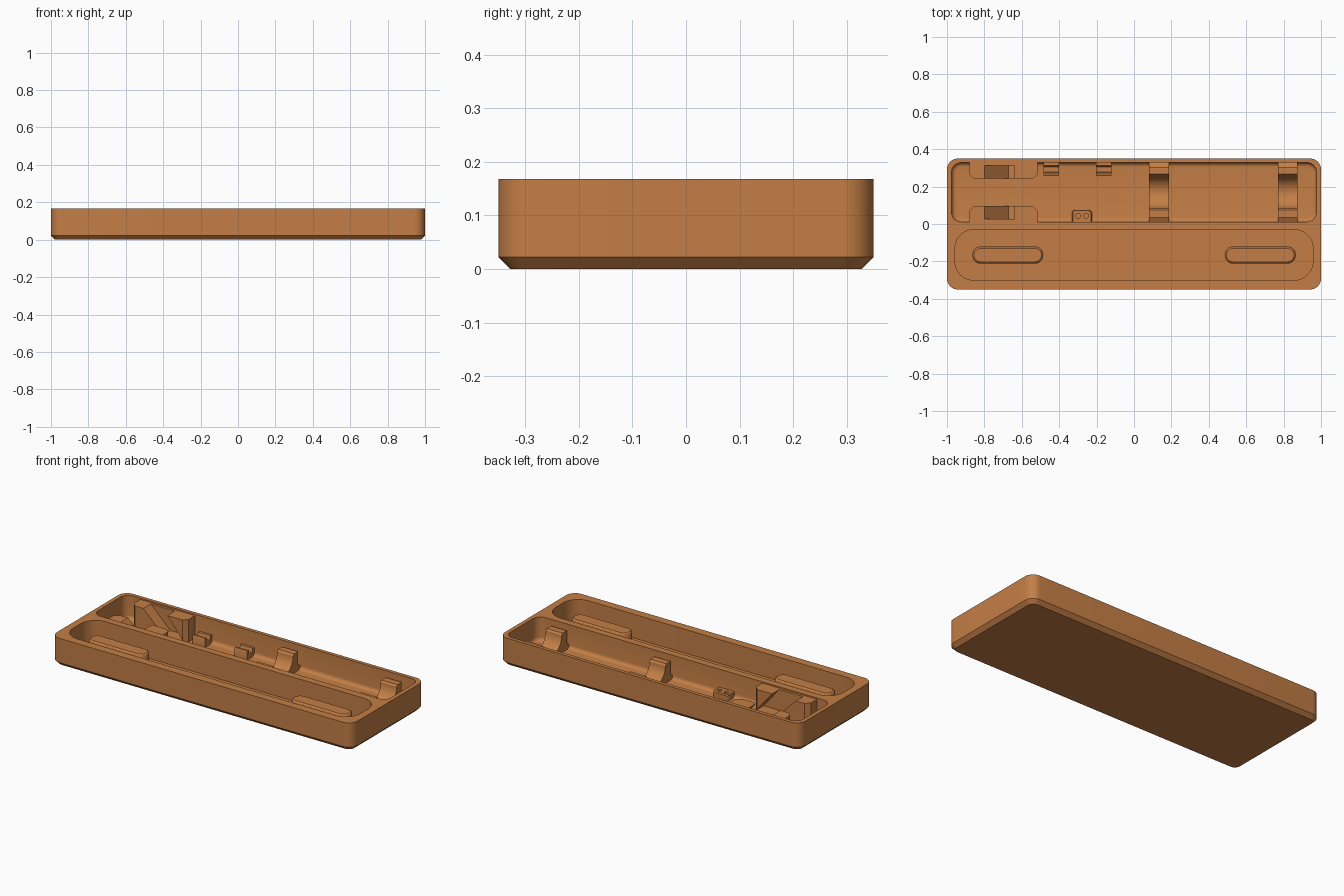
import bpy, bmesh, math

if "Cube" in bpy.data.objects:
    bpy.data.objects.remove(bpy.data.objects["Cube"])

TOP, FLOOR = 0.168, 0.025
wood = bpy.data.materials.new("warm_brown")
wood.diffuse_color = (0.55, 0.21, 0.061, 1)
wood.use_nodes = True
wood.node_tree.nodes["Principled BSDF"].inputs["Base Color"].default_value = wood.diffuse_color


def finish(bm, name):
    bmesh.ops.recalc_face_normals(bm, faces=bm.faces)
    me = bpy.data.meshes.new(name)
    bm.to_mesh(me)
    bm.free()
    ob = bpy.data.objects.new(name, me)
    bpy.context.collection.objects.link(ob)
    me.materials.append(wood)
    return ob


def rounded(x0, x1, y0, y1, r, seg=10):
    """Outline of a rectangle with rounded corners."""
    pts = []
    for i, (cx, cy) in enumerate([(x1 - r, y1 - r), (x0 + r, y1 - r),
                                  (x0 + r, y0 + r), (x1 - r, y0 + r)]):
        for k in range(seg + 1):
            a = math.pi / 2 * (i + k / seg)
            pts.append((cx + r * math.cos(a), cy + r * math.sin(a)))
    return pts


def loft(name, rings):
    """Closed solid through stacked (outline, z) rings."""
    bm = bmesh.new()
    loops = [[bm.verts.new((x, y, z)) for x, y in pts] for pts, z in rings]
    n = len(loops[0])
    bm.faces.new(loops[0])
    bm.faces.new(loops[-1])
    for a, b in zip(loops, loops[1:]):
        for i in range(n):
            bm.faces.new((a[i], a[(i + 1) % n], b[(i + 1) % n], b[i]))
    return finish(bm, name)


def tray_solid(name, x0, x1, y0, y1, r, steps):
    """Rounded box from (inset, z) steps."""
    return loft(name, [(rounded(x0 + d, x1 - d, y0 + d, y1 - d, r - d), z)
                       for d, z in steps])


def extrude(name, profile, axis, a, b):
    """Prism of a 2D profile: axis 'x' takes (y, z), axis 'y' takes (x, z)."""
    bm = bmesh.new()
    place = (lambda t, p: (t, p[0], p[1])) if axis == 'x' else (lambda t, p: (p[0], t, p[1]))
    lo, hi = ([bm.verts.new(place(t, p)) for p in profile] for t in (a, b))
    bm.faces.new(lo)
    bm.faces.new(hi)
    n = len(profile)
    for i in range(n):
        bm.faces.new((lo[i], lo[(i + 1) % n], hi[(i + 1) % n], hi[i]))
    return finish(bm, name)


def cut(ob, cutter):
    m = ob.modifiers.new("cut", 'BOOLEAN')
    m.operation, m.solver, m.object = 'DIFFERENCE', 'EXACT', cutter
    bpy.context.view_layer.objects.active = ob
    bpy.ops.object.modifier_apply(modifier=m.name)
    bpy.data.objects.remove(cutter)


# Outer case with chamfered foot, and its two pockets
case = tray_solid("case", -1, 1, -0.35, 0.35, 0.058,
                  [(0.022, 0), (0, 0.022), (0, TOP)])
fillet = [(0.022 * (1 - math.sin(a)), FLOOR + 0.022 * (1 - math.cos(a)))
          for a in [math.pi / 2 * k / 5 for k in range(6)]]
cut(case, tray_solid("back_pocket", -0.975, 0.975, 0.012, 0.328, 0.05, fillet + [(0, 0.3)]))
cut(case, tray_solid("front_pocket", -0.957, 0.957, -0.30, -0.03, 0.10,
                     [(0, FLOOR), (0, 0.3)]))

# Raised pill supports in the front pocket
for side, x in (("left", -0.675), ("right", 0.675)):
    tray_solid(side + "_pill_support", x - 0.19, x + 0.19, -0.212, -0.12, 0.045,
               [(0, FLOOR - 0.01), (0, 0.118), (0.003, 0.125), (0.01, 0.13)])

# Pair of holder blocks with a slanted slot
for side, wall, inner, s in (("front", 0.005, 0.096, 1), ("back", 0.335, 0.242, -1)):
    c = 0.025 * s
    plan = [(-0.88, wall), (-0.515, wall), (-0.515, inner - c), (-0.54, inner),
            (-0.855, inner), (-0.88, inner - c)]
    block = loft(side + "_slot_block", [(plan, FLOOR - 0.01), (plan, 0.16)])
    y0, y1 = sorted((wall + 0.022 * s, inner + 0.05 * s))
    cut(block, extrude("slot", [(-0.83, 0.19), (-0.665, 0.19), (-0.535, 0.035),
                                (-0.67, 0.035)], 'y', y0, y1))

# Small stepped clips on the back wall
for i, x in enumerate((-0.443, -0.162)):
    extrude(f"small_clip_{i + 1}",
            [(0.258, FLOOR - 0.01), (0.332, FLOOR - 0.01), (0.332, 0.075), (0.312, 0.075),
             (0.305, 0.052), (0.278, 0.052), (0.274, 0.078), (0.262, 0.078), (0.258, 0.07)],
            'x', x - 0.042, x + 0.042)

# Two-hole stud on the front wall
stud = tray_solid("two_hole_stud", -0.332, -0.225, -0.01, 0.076, 0.02,
                  [(0, FLOOR - 0.01), (0, 0.055), (0.005, 0.06)])
for x in (-0.30, -0.255):
    cut(stud, tray_solid("hole", x - 0.013, x + 0.013, 0.031, 0.057, 0.013,
                         [(0, 0.035), (0, 0.1)]))

# U-shaped cradles across the back pocket
arc = [(0.17 - 0.088 * math.cos(a), 0.13 - 0.088 * math.sin(a))
       for a in [math.pi * k / 20 for k in range(21)]]
cradle = ([(0.005, FLOOR - 0.01), (0.005, 0.045), (0.034, 0.06), (0.034, 0.14), (0.074, 0.14)]
          + arc + [(0.266, 0.14), (0.306, 0.14), (0.306, 0.06), (0.335, 0.045),
                   (0.335, FLOOR - 0.01)])
for i, x in enumerate((0.133, 0.822)):
    extrude(f"cradle_{i + 1}", cradle, 'x', x - 0.053, x + 0.053)

# Smooth rounded sides, sharp edges kept
for ob in bpy.context.scene.objects:
    ob.select_set(True)
    bpy.context.view_layer.objects.active = ob
bpy.ops.object.shade_smooth_by_angle(angle=math.radians(30))
